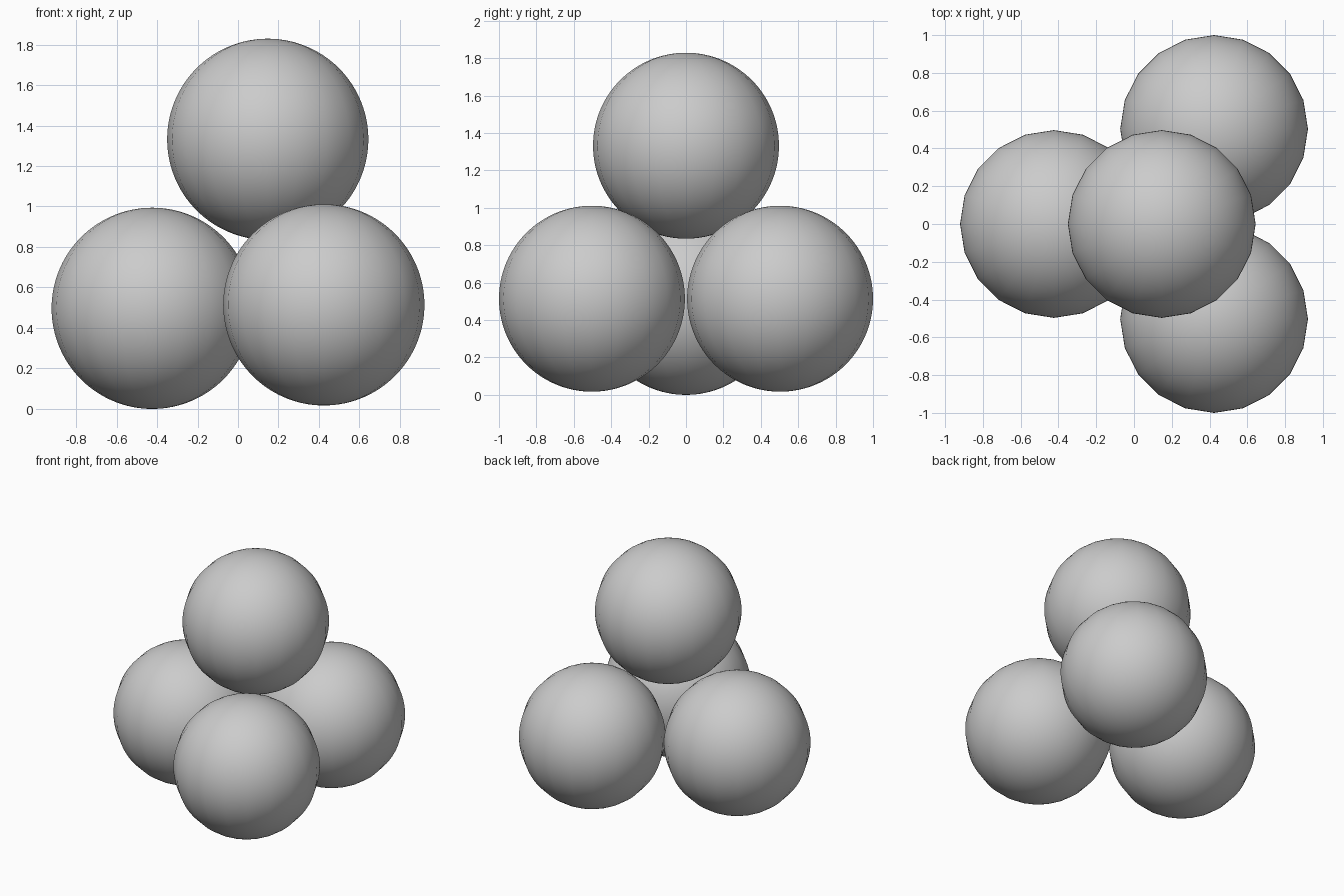
import bpy

if "Cube" in bpy.data.objects:
    bpy.data.objects.remove(bpy.data.objects["Cube"])

RADIUS = 0.497


def ball(name, x, y, z):
    # 20 sides around, finely divided from pole to pole
    bpy.ops.mesh.primitive_uv_sphere_add(segments=20, ring_count=60,
                                         radius=RADIUS, location=(x, y, z))
    obj = bpy.context.object
    obj.name = name
    bpy.ops.object.shade_smooth()


# Three balls forming the base
ball("base_ball_left", -0.424, 0, RADIUS)
for name, side in (("front", -1), ("back", 1)):
    ball("base_ball_right_" + name, 0.424, side * 0.503, 0.514)

# Ball resting on top
ball("top_ball", 0.147, 0, 1.332)
